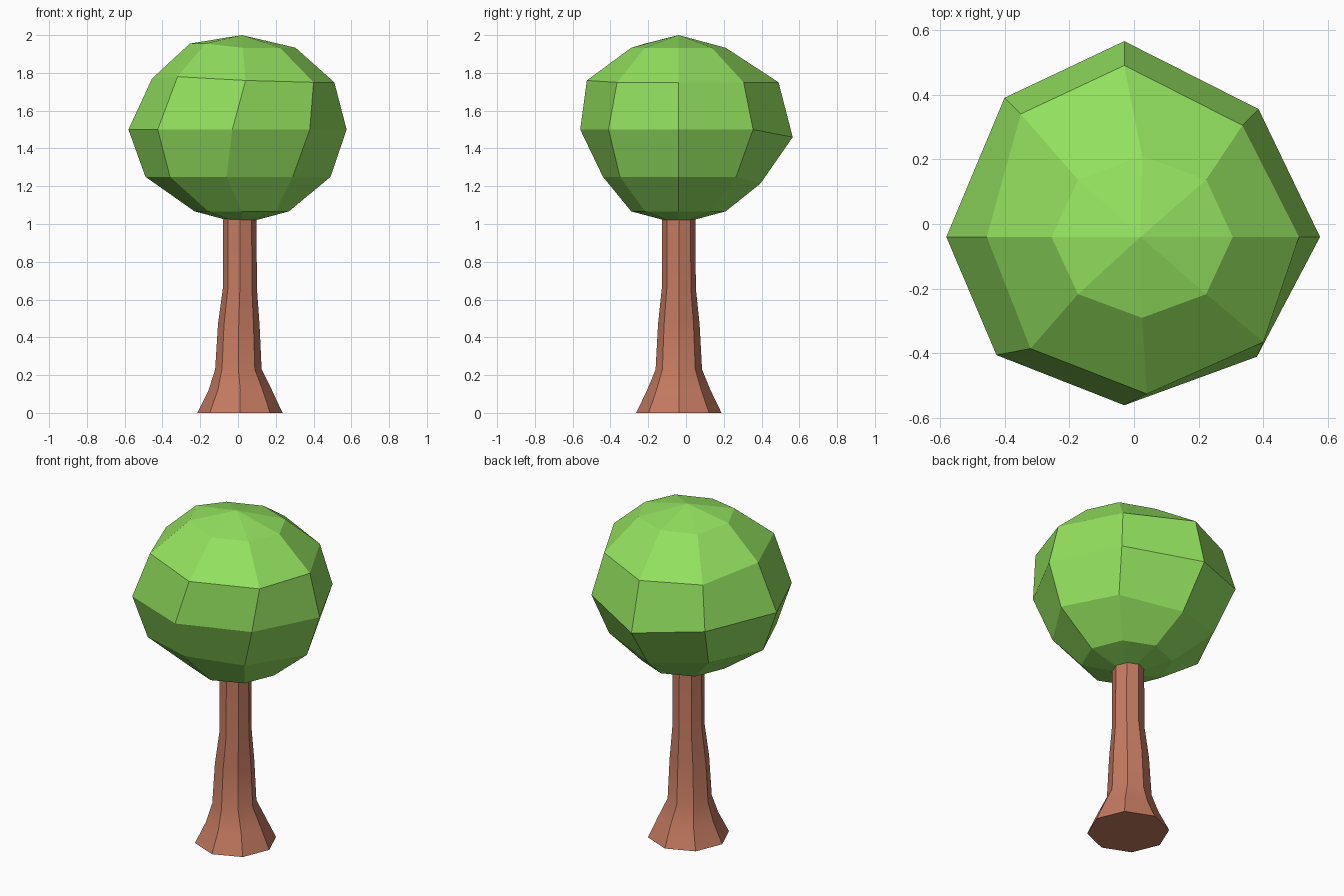
import bpy, bmesh, math

if "Cube" in bpy.data.objects:
    bpy.data.objects.remove(bpy.data.objects["Cube"])

SIDES = 8


def material(name, rgb):
    m = bpy.data.materials.new(name)
    m.diffuse_color = (*rgb, 1)
    m.use_nodes = True
    m.node_tree.nodes["Principled BSDF"].inputs["Base Color"].default_value = m.diffuse_color
    return m


def circle(cx, cy, rx, ry, z):
    return [(cx + rx * math.cos(2 * math.pi * i / SIDES),
             cy + ry * math.sin(2 * math.pi * i / SIDES), z) for i in range(SIDES)]


def loft(name, rings, mat, bottom=None, top=None):
    """Skin stacked rings; close each end with a pole point or a flat cap."""
    bm = bmesh.new()
    loops = [[bm.verts.new(p) for p in ring] for ring in rings]
    for a, b in zip(loops, loops[1:]):
        for i in range(SIDES):
            j = (i + 1) % SIDES
            bm.faces.new((a[i], a[j], b[j], b[i]))
    for loop, pole in ((loops[0], bottom), (loops[-1], top)):
        if pole is None:
            bm.faces.new(loop)
        else:
            tip = bm.verts.new(pole)
            for i in range(SIDES):
                bm.faces.new((loop[i], loop[(i + 1) % SIDES], tip))
    bmesh.ops.recalc_face_normals(bm, faces=bm.faces)
    mesh = bpy.data.meshes.new(name)
    bm.to_mesh(mesh)
    bm.free()
    mesh.materials.append(mat)
    obj = bpy.data.objects.new(name, mesh)
    bpy.context.collection.objects.link(obj)
    return obj


green = material("leaf green", (0.288, 0.745, 0.112))
brown = material("bark brown", (0.55, 0.195, 0.119))

# Trunk: flared octagonal column, (z, radius, centre x)
profile = [(0, 0.226, 0.01), (0.12, 0.168, 0.012), (0.23, 0.123, 0.002),
           (0.47, 0.11, 0.004), (0.66, 0.09, 0.01), (1.04, 0.088, 0.01)]
trunk = loft("trunk", [circle(cx, -0.038, r, r, z) for z, r, cx in profile], brown)
bpy.context.view_layer.objects.active = trunk
trunk.select_set(True)
bpy.ops.object.shade_smooth_by_angle(angle=math.radians(30))

# Canopy: faceted ball with irregular middle rings, counterclockwise from +x
lower = [(0.49, -0.04), (0.33, 0.265), (-0.02, 0.395), (-0.34, 0.27),
         (-0.49, -0.04), (-0.36, -0.35), (-0.06, -0.44), (0.29, -0.35)]
middle = [(0.575, -0.04), (0.385, 0.355), (-0.03, 0.565), (-0.4, 0.39),
          (-0.58, -0.04), (-0.425, -0.405), (-0.03, -0.56), (0.38, -0.41)]
upper = [(0.51, -0.04), (0.335, 0.305), (-0.03, 0.49), (-0.35, 0.34),
         (-0.455, -0.04), (-0.32, -0.385), (0.04, -0.525), (0.4, -0.365)]
rings = [circle(0.02, -0.04, 0.25, 0.25, 1.067)]
rings += [[(x, y, z) for x, y in ring]
          for ring, z in ((lower, 1.25), (middle, 1.5), (upper, 1.75))]
rings.append(circle(0.025, -0.04, 0.28, 0.25, 1.933))

# Small vertical nudges: ring, corner, offset
for ring, i, dz in ((1, 2, -0.035), (2, 2, -0.04), (3, 4, 0.02), (3, 5, 0.03),
                    (3, 6, 0.01), (4, 4, 0.022), (4, 5, 0.022)):
    x, y, z = rings[ring][i]
    rings[ring][i] = (x, y, z + dz)

loft("canopy", rings, green, bottom=(0.02, -0.04, 1.0), top=(0.02, -0.04, 2.0))
